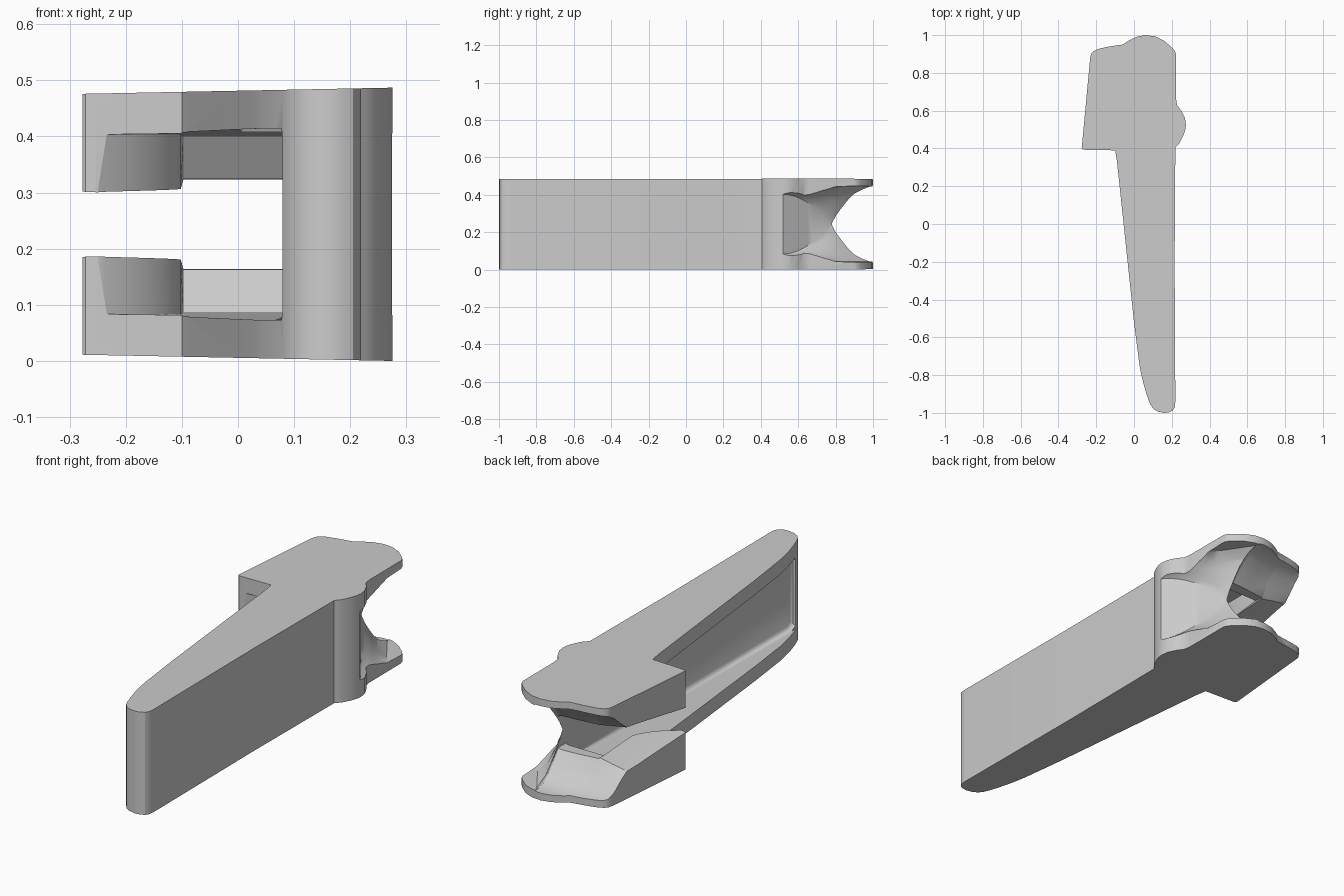
import bpy, bmesh, math
from mathutils import Vector

if "Cube" in bpy.data.objects:
    bpy.data.objects.remove(bpy.data.objects["Cube"])

MID = 0.2435  # mid height, the part is symmetric about it

grey = bpy.data.materials.new("light grey")
grey.diffuse_color = (0.6, 0.6, 0.6, 1)
grey.use_nodes = True
grey.node_tree.nodes["Principled BSDF"].inputs["Base Color"].default_value = grey.diffuse_color


def new_object(name, bm):
    bmesh.ops.recalc_face_normals(bm, faces=bm.faces[:])
    me = bpy.data.meshes.new(name)
    bm.to_mesh(me)
    bm.free()
    ob = bpy.data.objects.new(name, me)
    bpy.context.collection.objects.link(ob)
    return ob


def loft(name, sections):
    """Solid through sections of (x, y, half_gap), mirrored about mid height."""
    bm = bmesh.new()
    rings = []
    for s in sections:
        pts = [(x, y, MID + g) for x, y, g in s]
        pts += [(x, y, MID - g) for x, y, g in reversed(s)]
        rings.append([bm.verts.new(p) for p in pts])
    n = len(rings[0])
    for a, b in zip(rings, rings[1:]):
        for i in range(n):
            j = (i + 1) % n
            bm.faces.new((a[i], a[j], b[j], b[i]))
    bm.faces.new(rings[0])
    bm.faces.new(rings[-1])
    bmesh.ops.triangulate(bm, faces=bm.faces[:])
    return new_object(name, bm)


# Lever body: plan outline extruded, slightly thinner toward the jaw side
outline = [(-.277, .4), (-.272, .395), (-.255, .393), (-.1, .39), (-.09, .33),
           (0, -.52), (.028, -.74), (.037, -.79), (.05, -.845), (.066, -.9), (.08, -.94),
           (.09, -.962), (.105, -.981), (.128, -.994), (.16, -1), (.185, -.997),
           (.205, -.987), (.216, -.97), (.219, -.94), (.215, -.2),
           (.219, .405), (.229, .415), (.242, .43), (.262, .47), (.272, .5),
           (.275, .525), (.27, .56), (.25, .6), (.228, .63), (.223, .66), (.222, .9),
           (.215, .918), (.2, .935), (.16, .97), (.11, .994), (.06, 1), (.01, .99),
           (-.03, .97), (-.06, .95), (-.13, .94), (-.19, .927), (-.215, .915),
           (-.227, .9), (-.232, .88)]
bm = bmesh.new()
low, high = [], []
for x, y in outline:
    t = .011 * (.275 - x) / .552
    low.append(bm.verts.new((x, y, t)))
    high.append(bm.verts.new((x, y, 2 * MID - t)))
bm.faces.new(low)
bm.faces.new(high)
for i in range(len(low)):
    j = (i + 1) % len(low)
    bm.faces.new((low[i], low[j], high[j], high[i]))
lever = new_object("lever_body", bm)


# Back slope of the jaw, falling from the ridge to the thin lip
def back(s):
    return [(.82 + s, .13), (.865 + s, .172), (.905 + s, .196), (.95 + s, .205), (1.25, .212)]


# Jaw pad: front edge curves back toward the web
def pad(x, front, tip, ridge):
    prof = [(-1.3, .171), (-.9, .171), (.3, .163), (front, .16), (front + .01, tip), (.785, ridge)]
    return [(x, y, g) for y, g in prof + back(0)]


# Inner floor beside the web: open channel, then a low ridge
def floor(x, s, scale=1.0, first=(-1.3, .171)):
    prof = [first, (-.9, .171), (.3, .165), (.7, .156), (.75, .081), (.79 + s * .6, .08)]
    return [(x, y, g * scale) for y, g in prof + back(s)]


gap = loft("channel_cutter", [
    pad(-.4, .345, .056, .108),
    pad(-.25, .383, .057, .106),
    pad(-.235, .392, .058, .102),
    pad(-.2, .415, .059, .096),
    pad(-.165, .445, .06, .09),
    pad(-.135, .48, .061, .084),
    pad(-.112, .515, .062, .08),
    pad(-.102, .54, .063, .077),
    floor(-.097, 0),
    floor(0, .02),
    floor(.0775, .03),
    floor(.079, .03, 1, (-.93, .155)),
    floor(.09, .03, .99, (-.928, .153)),
    floor(.096, .03, .96, (-.922, .15)),
    floor(.1, .03, .9, (-.915, .15)),
])

# Finger saddle: concave recess behind the side pillar, across the back corner
start, end = Vector((.274, .52)), Vector((.1, .78))
along = end - start
out = Vector((along.y, -along.x)).normalized()
prof_pillar = [(0, .16), (.012, .168), (.03, .176), (.05, .182), (.08, .19), (.12, .198), (.5, .218)]
prof_web = [(0, .005), (.012, .045), (.028, .085), (.048, .13), (.067, .165), (.106, .2), (.5, .225)]


def saddle(t):
    w = min(max(t, 0), 1)
    c = start + along * t
    res = []
    for (d0, g0), (d1, g1) in zip(prof_pillar, prof_web):
        p = c + out * (d0 + (d1 - d0) * w)
        res.append((p.x, p.y, g0 + (g1 - g0) * w ** 1.8))
    return res


recess = loft("saddle_cutter", [saddle(t) for t in
                                (-.6, 0, .12, .25, .37, .5, .62, .75, .87, 1, 2.2)])

# Carve the body
bpy.context.view_layer.objects.active = lever
lever.select_set(True)
for cutter in (gap, recess):
    mod = lever.modifiers.new("cut", 'BOOLEAN')
    mod.operation = 'DIFFERENCE'
    mod.solver = 'EXACT'
    mod.object = cutter
    bpy.ops.object.modifier_apply(modifier=mod.name)
    bpy.data.objects.remove(cutter)

lever.data.materials.clear()
lever.data.materials.append(grey)
for p in lever.data.polygons:
    p.material_index = 0
bpy.ops.object.shade_smooth_by_angle(angle=math.radians(30))
